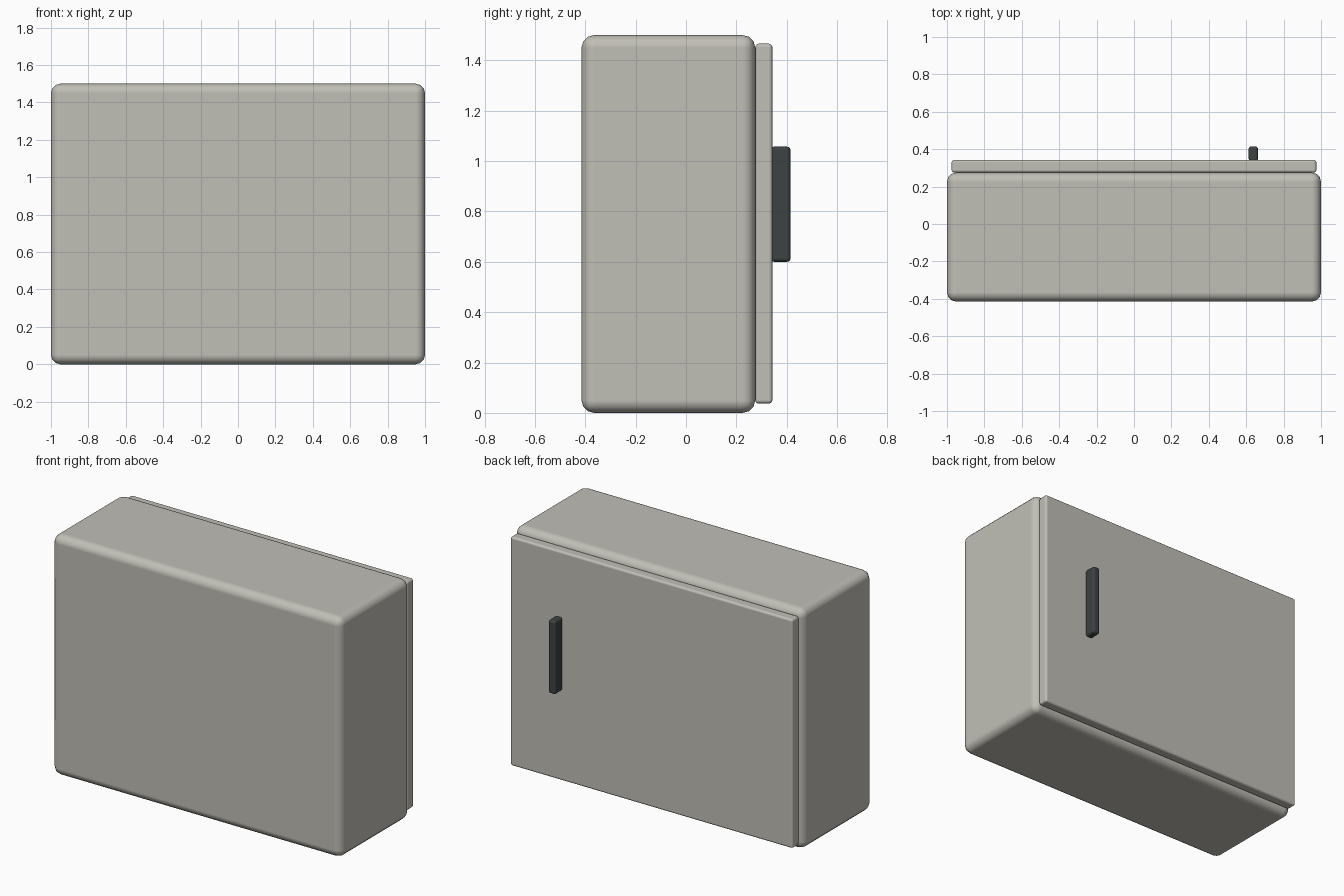
import bpy, math

if "Cube" in bpy.data.objects:
    bpy.data.objects.remove(bpy.data.objects["Cube"])


def material(name, rgb):
    m = bpy.data.materials.new(name)
    m.diffuse_color = (*rgb, 1)
    m.use_nodes = True
    m.node_tree.nodes["Principled BSDF"].inputs["Base Color"].default_value = m.diffuse_color
    return m


def rounded_box(name, lo, hi, radius, segments, mat):
    """Box between two corners with rounded edges and smooth shading."""
    bpy.ops.mesh.primitive_cube_add(size=1, location=[(a + b) / 2 for a, b in zip(lo, hi)])
    ob = bpy.context.object
    ob.name = name
    ob.scale = [b - a for a, b in zip(lo, hi)]
    bpy.ops.object.transform_apply(location=False, rotation=False, scale=True)
    bev = ob.modifiers.new("rounding", 'BEVEL')
    bev.width = radius
    bev.segments = segments
    bev.harden_normals = True
    ob.data.materials.append(mat)
    bpy.ops.object.shade_smooth_by_angle(angle=math.radians(40))
    bpy.ops.object.modifier_move_to_index(modifier="rounding", index=0)
    return ob


grey = material("warm light grey", (0.53, 0.52, 0.47))
dark = material("dark charcoal", (0.045, 0.055, 0.055))

# Cabinet body
rounded_box("cabinet_body", (-1, -0.415, 0), (1, 0.275, 1.5), 0.05, 3, grey)
# Door on the back side
rounded_box("door", (-0.975, 0.275, 0.037), (0.975, 0.343, 1.466), 0.014, 3, grey)
# Vertical door handle, slightly sunk into the door
rounded_box("handle", (0.613, 0.335, 0.6), (0.663, 0.415, 1.057), 0.014, 3, dark)
